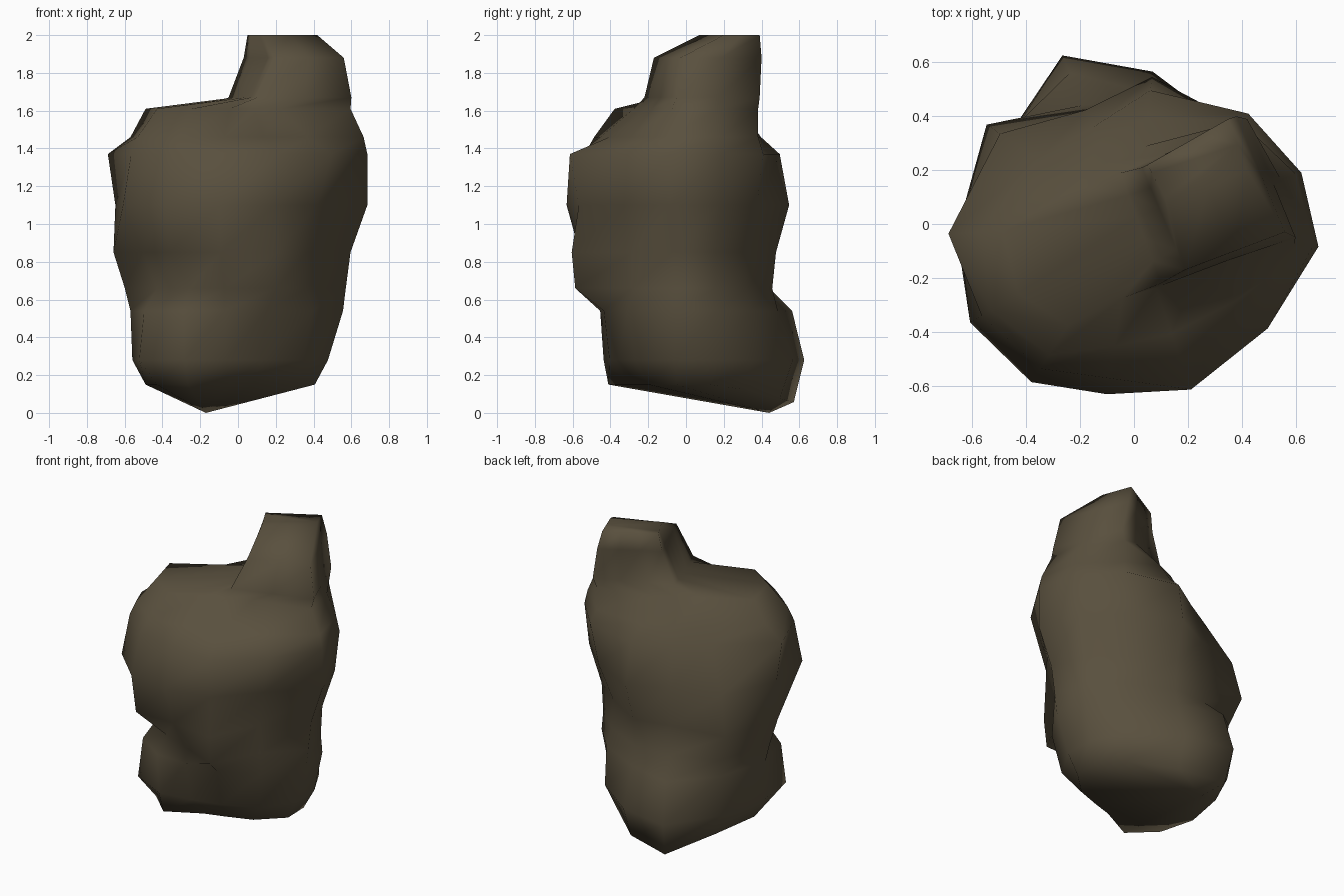
import bpy, bmesh, math

if "Cube" in bpy.data.objects:
    bpy.data.objects.remove(bpy.data.objects["Cube"])

# Directions (degrees from +x) in which the rock's ridges run
ANGLES = (-7, 17, 44, 83, 113, 146, 183, 211, 237, 261, 289, 322)
SIDES = len(ANGLES)

# Rock body: height, then radius in each direction
BODY = [
    (0.15, .41, .42, .43, .50, .62, .50, .49, .50, .49, .30, .27, .32),
    (0.28, .48, .49, .50, .57, .68, .57, .56, .61, .52, .41, .38, .44),
    (0.54, .56, .54, .49, .49, .61, .56, .57, .58, .53, .46, .46, .50),
    (0.66, .575, .53, .46, .46, .48, .58, .60, .50, .47, .47, .62, .46),
    (0.85, .60, .54, .45, .48, .46, .66, .66, .59, .67, .57, .64, .46),
    (1.10, .69, .62, .54, .55, .46, .60, .65, .71, .70, .64, .60, .53),
    (1.37, .69, .65, .59, .50, .39, .43, .69, .66, .64, .58, .65, .63),
    (1.46, .67, .63, .55, .40, .33, .36, .57, .62, .58, .46, .43, .47),
    (1.61, .60, .57, .55, .29, .25, .25, .49, .50, .45, .28, .25, .29),
]

# Peak: height, then the four block corners
# (front right, back right, back left, front left)
PEAK = [
    (1.67, (.60, -.05), (.42, .39), (-.05, .19), (.10, -.22)),
    (1.88, (.56, -.03), (.38, .40), (.03, .21), (.19, -.17)),
    (2.00, (.42, .20), (.35, .39), (.05, .22), (.13, .07)),
]
# steps from each block corner to the next
STEPS = (2, 3, 5, 2)


def body_ring(z, *radii):
    return [(r * math.cos(math.radians(a)), r * math.sin(math.radians(a)), z)
            for a, r in zip(ANGLES, radii)]


def block_ring(z, *corners):
    pts = []
    for k, steps in enumerate(STEPS):
        (x0, y0), (x1, y1) = corners[k], corners[(k + 1) % 4]
        for n in range(steps):
            f = n / steps
            pts.append((x0 + (x1 - x0) * f, y0 + (y1 - y0) * f, z))
    return pts


rings = [body_ring(*r) for r in BODY] + [block_ring(*r) for r in PEAK]
# the foot at the back hangs lower
rings[0] = [(x, y, z - 0.25 * max(0, y - 0.2)) for x, y, z in rings[0]]

# Skin the rings into one boulder
bm = bmesh.new()
loops = [[bm.verts.new(p) for p in ring] for ring in rings]
for low, high in zip(loops, loops[1:]):
    for i in range(SIDES):
        j = (i + 1) % SIDES
        bm.faces.new((low[i], low[j], high[j], high[i]))
bm.faces.new(loops[-1])
# lowest point of the underside
tip = bm.verts.new((-0.17, 0.44, 0.0))
for i in range(SIDES):
    bm.faces.new((loops[0][(i + 1) % SIDES], loops[0][i], tip))
bmesh.ops.recalc_face_normals(bm, faces=bm.faces)

mesh = bpy.data.meshes.new("boulder")
bm.to_mesh(mesh)
bm.free()
boulder = bpy.data.objects.new("boulder", mesh)
bpy.context.collection.objects.link(boulder)

# Brown stone colour
stone = bpy.data.materials.new("brown_stone")
stone.diffuse_color = (0.1, 0.08, 0.048, 1)
stone.use_nodes = True
stone.node_tree.nodes["Principled BSDF"].inputs["Base Color"].default_value = stone.diffuse_color
mesh.materials.append(stone)

# Soft shading
bpy.context.view_layer.objects.active = boulder
boulder.select_set(True)
bpy.ops.object.shade_smooth_by_angle(angle=math.radians(100))
